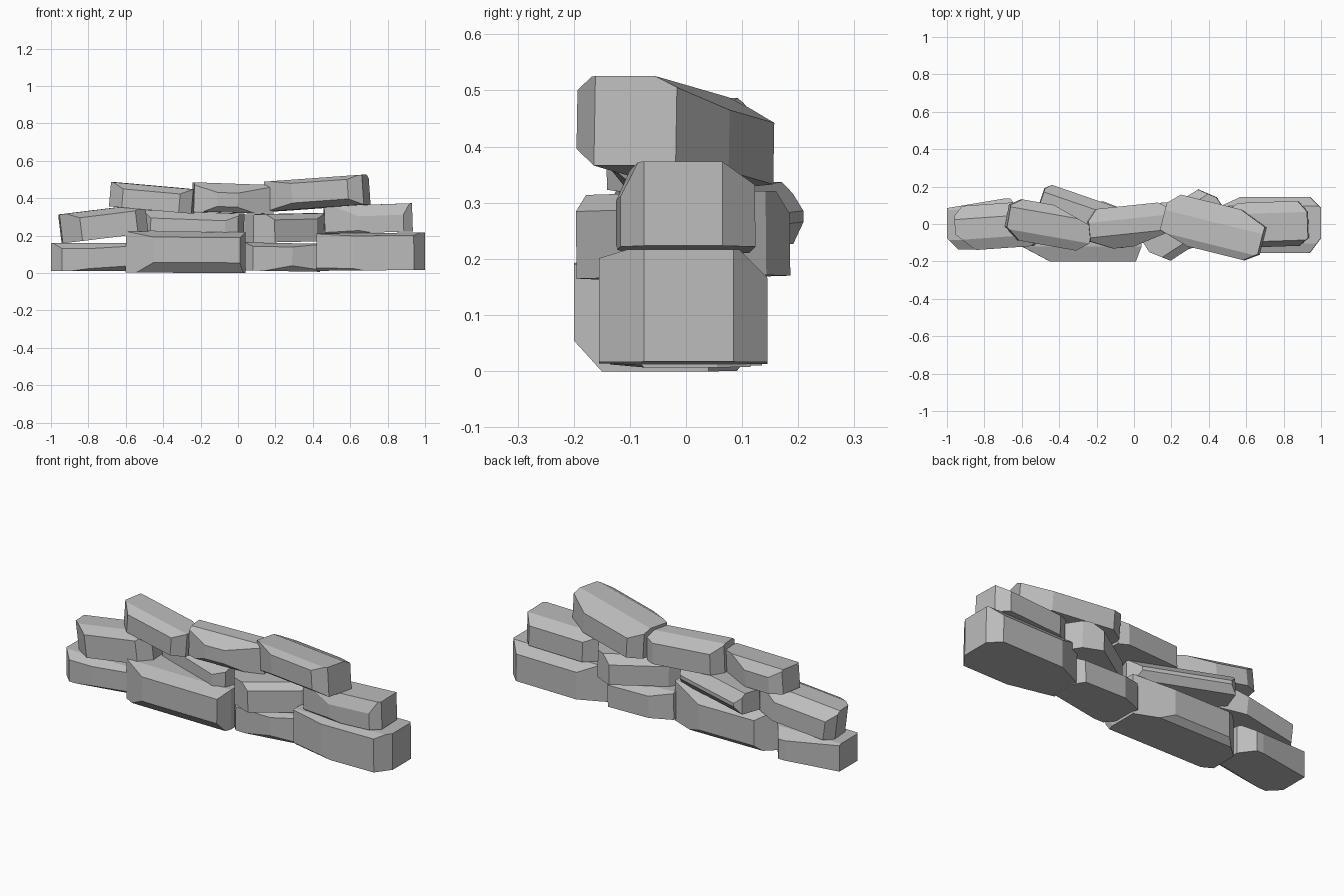
import bpy, bmesh
from math import radians
from mathutils import Matrix, Vector, Euler

if "Cube" in bpy.data.objects:
    bpy.data.objects.remove(bpy.data.objects["Cube"])

grey = bpy.data.materials.new("stone_grey")
grey.use_nodes = True
colour = (0.5, 0.5, 0.5, 1)
grey.diffuse_color = colour
grey.node_tree.nodes["Principled BSDF"].inputs["Base Color"].default_value = colour

SIDES = {"left": (0, -1), "right": (0, 1), "front": (1, -1),
         "back": (1, 1), "bottom": (2, -1), "top": (2, 1)}


def stone(name, centre, size, yaw=0, tilt=0, **chamfers):
    """Block with chamfers named by the sides they join, one depth per side."""
    bm = bmesh.new()
    bmesh.ops.create_cube(bm, size=1, matrix=Matrix.Diagonal((*size, 1)))
    for sides, amounts in chamfers.items():
        normal, reach = Vector(), -1
        for side, amount in zip(sides.split("_"), amounts):
            axis, sign = SIDES[side]
            normal[axis] = sign / amount
            reach += size[axis] / 2 / amount
        cut = bmesh.ops.bisect_plane(
            bm, geom=bm.verts[:] + bm.edges[:] + bm.faces[:],
            plane_co=normal * (reach / normal.length_squared),
            plane_no=normal, clear_outer=True)
        edges = [e for e in cut["geom_cut"] if isinstance(e, bmesh.types.BMEdge)]
        if edges:
            bmesh.ops.contextual_create(bm, geom=edges)
    bmesh.ops.recalc_face_normals(bm, faces=bm.faces)
    mesh = bpy.data.meshes.new(name)
    bm.to_mesh(mesh)
    bm.free()
    mesh.materials.append(grey)
    obj = bpy.data.objects.new(name, mesh)
    obj.location = centre
    obj.rotation_euler = Euler((0, radians(-tilt), radians(yaw)))
    bpy.context.collection.objects.link(obj)


# Bottom course
stone("bottom_stone_far_left", (-.8, 0, .085), (.4, .27, .15),
      left_front=(.06, .06), left_back=(.3, .05), right_front=(.2, .02),
      right_back=(.06, .08), front_top=(.05, .03), back_top=(.06, .04),
      right_front_bottom=(.3, .06, .04))
stone("bottom_stone_mid_left", (-.28, -.04, .111), (.64, .32, .22), tilt=-.3,
      left_front=(.15, .08), right_front=(.03, .08), left_back=(.1, .09),
      right_back=(.2, .08), front_top=(.08, .03), back_top=(.08, .05),
      front_bottom=(.05, .055), back_bottom=(.03, .03))
stone("bottom_stone_mid_right", (.235, -.01, .085), (.41, .25, .15), tilt=-1,
      left_front=(.05, .06), right_front=(.15, .05), left_back=(.12, .05),
      right_back=(.04, .06), front_top=(.06, .02), back_top=(.06, .03),
      right_front_bottom=(.3, .06, .06))
stone("bottom_stone_far_right", (.71, -.005, .114), (.58, .3, .2), tilt=.5,
      right_front=(.06, .08), right_back=(.06, .06), left_front=(.2, .04),
      left_back=(.15, .07), front_top=(.05, .015), back_top=(.05, .05),
      left_front_bottom=(.25, .06, .05))

# Middle course
stone("middle_stone_far_left", (-.72, -.01, .264), (.46, .24, .155),
      yaw=4, tilt=7, left_front=(.1, .09), left_back=(.04, .05),
      right_front=(.06, .06), right_back=(.12, .06),
      front_top=(.06, .03), back_top=(.07, .05))
stone("middle_stone_mid_left", (-.24, .035, .272), (.55, .2, .11),
      yaw=-19, tilt=-2, left_front=(.07, .06), right_front=(.06, .04),
      left_back=(.03, .03), right_back=(.06, .06),
      front_top=(.06, .04), back_top=(.05, .05), back_bottom=(.03, .04))
stone("middle_stone_mid_right", (.265, -.008, .242), (.46, .24, .15),
      yaw=33, tilt=1, left_front=(.07, .1), right_front=(.12, .06),
      left_back=(.1, .05), right_back=(.06, .09), front_top=(.04, .03),
      back_top=(.05, .04))
stone("middle_stone_far_right", (.695, -.003, .29), (.47, .24, .15),
      yaw=2, tilt=2, left_front=(.18, .04), right_front=(.05, .04),
      left_back=(.1, .07), right_back=(.05, .06), front_top=(.03, .06),
      back_top=(.06, .04), left_front_bottom=(.25, .05, .05))

# Top course
stone("top_stone_left", (-.455, -.005, .402), (.45, .22, .13),
      yaw=-10, tilt=-5, left_front=(.08, .06), left_back=(.06, .04),
      right_front=(.06, .05), right_back=(.22, .08), front_top=(.05, .03),
      back_top=(.05, .04))
stone("top_stone_middle", (-.027, -.012, .4), (.43, .22, .155),
      yaw=6, tilt=-2, left_front=(.12, .05), right_front=(.2, .06),
      left_back=(.05, .06), right_back=(.05, .03), front_top=(.07, .05),
      back_top=(.07, .04), front_bottom=(.03, .03))
stone("top_stone_right", (.425, -.02, .427), (.54, .26, .16),
      yaw=-14, tilt=4, left_front=(.16, .05), left_back=(.06, .06),
      right_front=(.07, .05), right_back=(.15, .06), front_top=(.04, .02),
      back_top=(.1, .05), front_bottom=(.05, .035))
